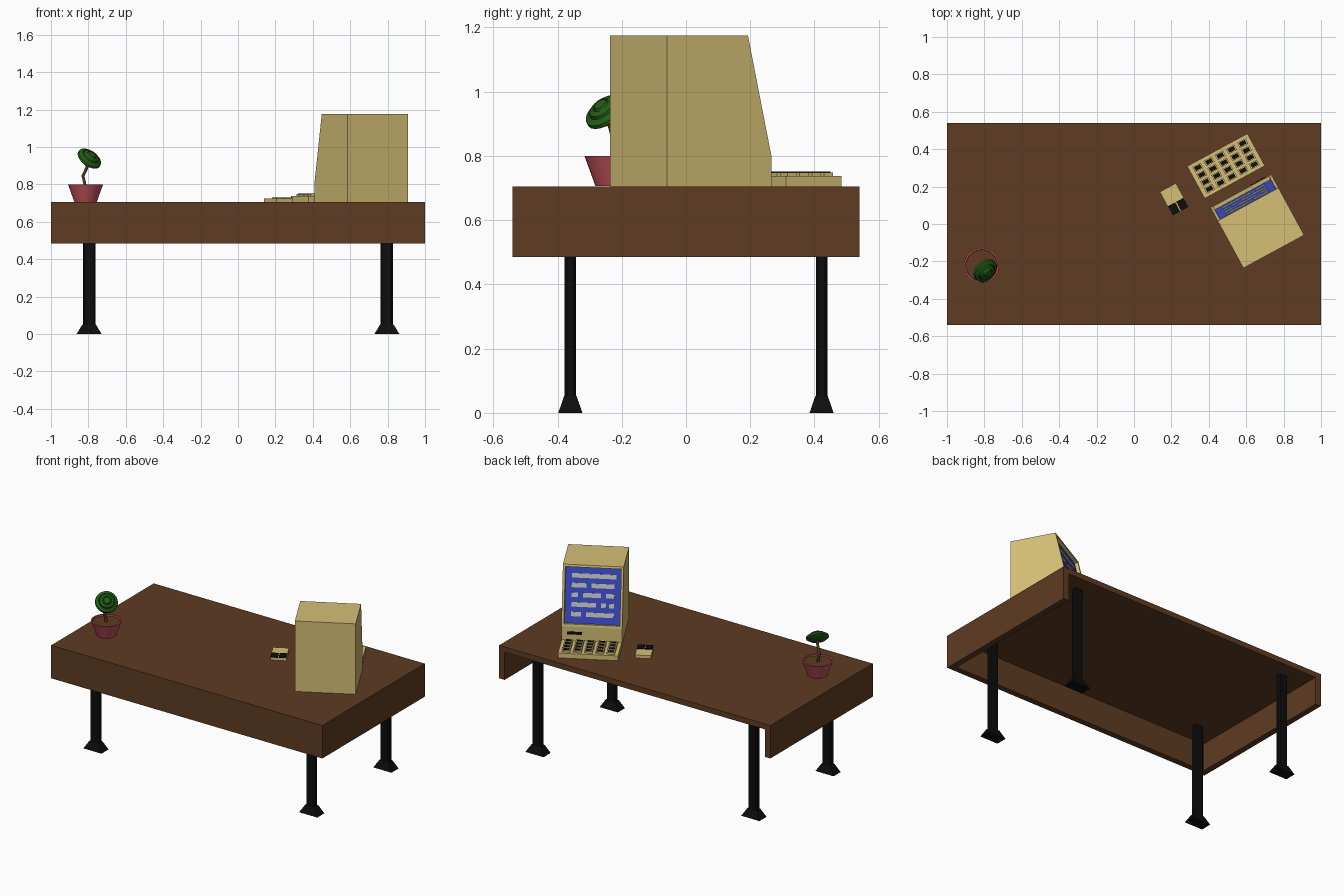
import bpy, bmesh, math
from mathutils import Matrix, Vector

cube = bpy.data.objects.get("Cube")
if cube:
    bpy.data.objects.remove(cube)


def material(name, r, g, b):
    m = bpy.data.materials.new(name)
    m.use_nodes = True
    m.diffuse_color = (r, g, b, 1)
    bsdf = m.node_tree.nodes["Principled BSDF"]
    bsdf.inputs["Base Color"].default_value = (r, g, b, 1)
    bsdf.inputs["Roughness"].default_value = 0.8
    return m


WOOD = material("brown wood", .112, .045, .016)
BLACK = material("black", .004, .004, .004)
BEIGE = material("beige plastic", .66, .52, .18)
BLUE = material("screen blue", .045, .07, .58)
GREY = material("text grey", .55, .55, .55)
POT = material("pot pink", .5, .08, .095)
GREEN = material("leaf green", .015, .11, .007)

IDENT = Matrix.Identity(4)


def finish(name, bm, mats, frame=IDENT, smooth=False):
    bmesh.ops.recalc_face_normals(bm, faces=bm.faces)
    mesh = bpy.data.meshes.new(name)
    bm.to_mesh(mesh)
    bm.free()
    for m in mats:
        mesh.materials.append(m)
    ob = bpy.data.objects.new(name, mesh)
    bpy.context.collection.objects.link(ob)
    ob.matrix_world = frame
    if smooth:
        bpy.ops.object.select_all(action='DESELECT')
        ob.select_set(True)
        bpy.context.view_layer.objects.active = ob
        bpy.ops.object.shade_smooth_by_angle(angle=math.radians(35))
    return ob


def add_box(bm, size, centre):
    mat = Matrix.Translation(centre) @ Matrix.Diagonal((*size, 1))
    return bmesh.ops.create_cube(bm, size=1, matrix=mat)["verts"]


def box(name, size, centre, mat, frame=IDENT):
    bm = bmesh.new()
    add_box(bm, size, centre)
    return finish(name, bm, [mat], frame)


def lathe(name, profile, mat, frame, steps=32):
    bm = bmesh.new()
    verts = [bm.verts.new((r, 0, z)) for r, z in profile]
    edges = [bm.edges.new(pair) for pair in zip(verts, verts[1:])]
    bmesh.ops.spin(bm, geom=verts + edges, cent=(0, 0, 0), axis=(0, 0, 1),
                   angle=math.tau, steps=steps)
    bmesh.ops.remove_doubles(bm, verts=bm.verts, dist=.0002)
    return finish(name, bm, [mat], frame, True)


def turned(x, y, z):
    return Matrix.Translation((x, y, z)) @ Matrix.Rotation(math.radians(28.5), 4, 'Z')


# Desk: top with three skirts, open at the back
TOP = .705
box("desk_top", (2, 1.08, .036), (0, 0, TOP - .018), WOOD)
box("front_skirt", (2, .04, .184), (0, -.52, .577), WOOD)
for side, s in (("left", 1), ("right", -1)):
    box(side + "_skirt", (.04, 1.04, .184), (s * .98, .02, .577), WOOD)

# Legs with chamfered edges and flared feet
for side, s in (("left", 1), ("right", -1)):
    for end, y in (("front", -.36), ("back", .422)):
        bm = bmesh.new()
        add_box(bm, (.066, .036, .64), (s * .796, y, .35))
        upright = [e for e in bm.edges
                   if abs(e.verts[0].co.z - e.verts[1].co.z) > .1]
        bmesh.ops.bevel(bm, geom=upright, offset=.008, segments=1, affect='EDGES')
        foot = add_box(bm, (.134, .075, .052), (s * .796, y, .026))
        upper = [v for v in foot if v.co.z > .03]
        bmesh.ops.scale(bm, verts=upper, vec=(.52, .52, 1),
                        space=Matrix.Translation((-s * .796, -y, 0)))
        finish(f"{end}_{side}_leg", bm, [BLACK])

# Computer: extruded side profile with a sunken screen
computer = turned(.659, .015, TOP)
half, lip, high, lean = .185, .095, .47, .083
bm = bmesh.new()
outline = [(-half, 0), (half, 0), (half, lip), (half - lean, high), (-half, high)]
side = bm.faces.new([bm.verts.new((-half, y, z)) for y, z in outline])
out = bmesh.ops.extrude_face_region(bm, geom=[side])
bmesh.ops.translate(bm, vec=(2 * half, 0, 0),
                    verts=[g for g in out["geom"] if isinstance(g, bmesh.types.BMVert)])
bmesh.ops.recalc_face_normals(bm, faces=bm.faces)
screen = max((f for f in bm.faces if f.normal.z < .5), key=lambda f: f.normal.y * f.calc_area())
bmesh.ops.inset_region(bm, faces=[screen], thickness=.021)
bmesh.ops.inset_region(bm, faces=[screen], thickness=.002, depth=-.02)
screen.material_index = 1
finish("computer_case", bm, [BEIGE, BLUE], computer)
box("disk_slot", (.09, .006, .018), (.105, half, .052), BLACK, computer)

# Rows of text bars on the screen
up = Vector((0, -lean, high - lip)).normalized()
out = Vector((0, up.z, -up.y))
mid = Vector((0, half - lean / 2, (high + lip) / 2)) - out * .02
screen_frame = computer @ Matrix.Translation(mid) @ Matrix(
    (Vector((-1, 0, 0)), up, out)).transposed().to_4x4()
rows = [[(-.13, .14)],
        [(-.13, -.04), (-.01, .13)],
        [(-.13, -.09), (-.06, .05), (.08, .13)],
        [(-.13, .02), (.05, .08), (.1, .13)],
        [(-.13, -.07), (-.04, .13)]]
bm = bmesh.new()
for i, row in enumerate(rows):
    for a, b in row:
        add_box(bm, (b - a, .028, .004), ((a + b) / 2, .122 - i * .06, .001))
finish("screen_text", bm, [GREY], screen_frame)

# Keyboard with black-topped keys
keyboard = turned(.492, .31, TOP)
box("keyboard_base", (.366, .196, .032), (0, 0, .016), BEIGE, keyboard)
keys, caps = bmesh.new(), bmesh.new()
for col in range(5):
    for row in range(4):
        x, y = (col - 2) * .068, (row - 1.5) * .043
        add_box(keys, (.05, .032, .014), (x, y, .037))
        add_box(caps, (.036, .022, .003), (x, y, .0445))
finish("keys", keys, [BEIGE], keyboard)
finish("key_caps", caps, [BLACK], keyboard)

# Mouse with two buttons
mouse = turned(.215, .132, TOP)
box("mouse_body", (.098, .143, .02), (0, 0, .01), BEIGE, mouse)
for side, s in (("left", 1), ("right", -1)):
    box(side + "_mouse_button", (.044, .055, .008), (s * .025, -.044, .021), BLACK, mouse)

# Potted plant
pot = Matrix.Translation((-.815, -.222, TOP))
lathe("plant_pot", [(0, .001), (.06, .001), (.094, .095), (.085, .095), (.083, .084)], POT, pot)
lathe("soil", [(0, .086), (.085, .086)], WOOD, pot)

curve = bpy.data.curves.new("plant_stem", 'CURVE')
curve.dimensions = '3D'
curve.bevel_depth = .009
curve.bevel_resolution = 1
curve.use_fill_caps = True
path = [(0, 0, .08), (-.014, 0, .14), (.005, -.01, .18), (.018, -.025, .225)]
spline = curve.splines.new('POLY')
spline.points.add(len(path) - 1)
for p, co in zip(spline.points, path):
    p.co = (*co, 1)
curve.materials.append(WOOD)
stem = bpy.data.objects.new("plant_stem", curve)
stem.matrix_world = pot
bpy.context.collection.objects.link(stem)

# Tilted leafy crown in stepped tiers
tilt = Vector((.5, -.52, .69)).to_track_quat('Z', 'Y').to_matrix().to_4x4()
lathe("leaf_crown", [(0, -.022), (.05, -.018), (.07, -.004), (.068, .008), (.05, .018),
                     (.047, .014), (.044, .024), (.028, .031), (.025, .027),
                     (.02, .035), (0, .038)],
      GREEN, Matrix.Translation((-.795, -.25, .937)) @ tilt, 24)
